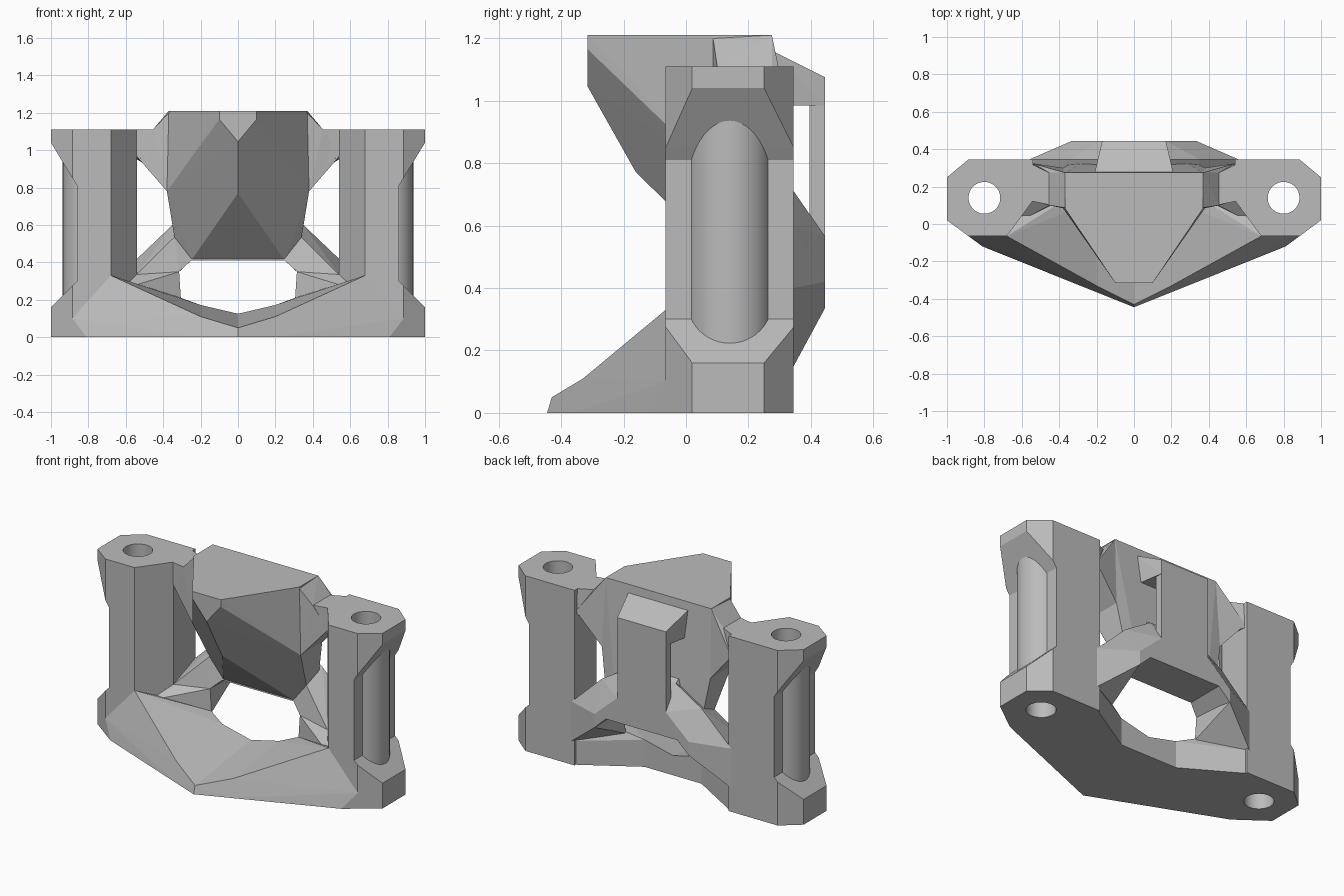
import bpy
import bmesh

cube = bpy.data.objects.get("Cube")
if cube:
    bpy.data.objects.remove(cube)

grey = bpy.data.materials.new("plain grey")
grey.use_nodes = True
grey.diffuse_color = (0.5, 0.5, 0.5, 1)
grey.node_tree.nodes["Principled BSDF"].inputs["Base Color"].default_value = (0.5, 0.5, 0.5, 1)


def finish(name, bm):
    bmesh.ops.recalc_face_normals(bm, faces=bm.faces[:])
    mesh = bpy.data.meshes.new(name)
    bm.to_mesh(mesh)
    bm.free()
    mesh.materials.append(grey)
    obj = bpy.data.objects.new(name, mesh)
    bpy.context.collection.objects.link(obj)
    return obj


def mirrored(points):
    return points + [(-x, y, z) for x, y, z in points if x]


def solid(name, points, mirror=False):
    """Faceted convex solid through the given corners."""
    bm = bmesh.new()
    for p in points:
        bm.verts.new(p)
    result = bmesh.ops.convex_hull(bm, input=bm.verts[:])
    loose = [g for g in result["geom_interior"] if isinstance(g, bmesh.types.BMVert)]
    bmesh.ops.delete(bm, geom=loose, context="VERTS")
    bmesh.ops.dissolve_limit(bm, angle_limit=0.01, verts=bm.verts[:], edges=bm.edges[:])
    obj = finish(name, bm)
    if mirror:
        obj.modifiers.new("mirror", "MIRROR").use_mirror_merge = False
    return obj


def prism(outline, low, high):
    return [(x, y, z) for x, y in outline for z in (low, high)]


def cylinder(name, radius, low, high):
    bm = bmesh.new()
    bmesh.ops.create_cone(bm, cap_ends=True, segments=48, radius1=radius,
                          radius2=radius, depth=high - low)
    bmesh.ops.translate(bm, verts=bm.verts[:], vec=(0.8, 0.14, (low + high) / 2))
    for f in bm.faces:
        f.smooth = abs(f.normal.z) < 0.5
    obj = finish(name, bm)
    obj.modifiers.new("mirror", "MIRROR").use_mirror_merge = False
    return obj


FRONT, BACK, TOP = -0.065, 0.345, 1.11
drilled = []

# Upright posts with flared ends and a round sleeve
post = [(0.54, 0.125), (0.68, FRONT), (0.86, FRONT), (0.86, BACK), (0.54, BACK)]
drilled.append(solid("post", prism(post, 0, TOP), True))
for name, end, rim, corner, root in (("upper_flare", TOP, 1.04, 0.85, 0.81),
                                     ("lower_flare", 0, 0.16, 0.275, 0.3)):
    points = prism([(1, 0.02), (1, 0.25)], end, rim)
    points += prism([(0.885, FRONT), (0.885, BACK)], end, corner)
    points += prism([(0.86, FRONT), (0.86, BACK)], end, root)
    points += prism([(0.7, FRONT), (0.7, BACK)], end, root)
    drilled.append(solid(name, points, True))
drilled.append(cylinder("sleeve", 0.137, 0.1, 1.05))

# Wedge-shaped base with a shallow valley along the middle
section = [(0.2, -0.365, 0), (0.2, -0.33, 0.11), (0.2, 0.13, 0.172), (0.2, 0.13, 0)]
solid("base_middle", section + [(0, -0.445, 0), (0, -0.43, 0.05),
                                (0, 0.13, 0.125), (0, 0.13, 0)], True)
drilled.append(solid("base_side", section + [
    (0.81, -0.12, 0), (0.885, FRONT, 0), (0.885, FRONT, 0.1), (0.68, -0.09, 0.255),
    (0.68, FRONT, 0.33), (0.86, FRONT, 0.1), (0.56, BACK, 0), (0.56, BACK, 0.15),
    (0.305, 0.17, 0.21), (0.86, BACK, 0), (0.86, BACK, 0.15)], True))

# Frame around the central opening, rising to the rear brace
solid("lower_frame", [
    (0.305, 0.17, 0.2), (0.315, 0.17, 0.35), (0.33, 0.445, 0.335), (0.33, 0.445, 0.42),
    (0.54, 0.125, 0.335), (0.64, 0.0, 0.25), (0.56, BACK, 0.15), (0.56, BACK, 0.4)], True)
solid("brace_arm", [
    (0.315, 0.17, 0.35), (0.25, 0.2, 0.41), (0.34, 0.2, 0.535), (0.54, 0.125, 0.335),
    (0.33, 0.445, 0.335), (0.25, 0.445, 0.41), (0.33, 0.445, 0.42), (0.17, 0.445, 0.565),
    (0.17, BACK, 0.71), (0.35, BACK, 0.6), (0.56, BACK, 0.4), (0.56, BACK, 0.3)], True)
solid("brace_middle", mirrored([
    (0.25, 0.2, 0.41), (0.25, 0.445, 0.41), (0.17, 0.445, 0.565),
    (0.17, BACK, 0.71), (0.17, 0.275, 0.75)]))

# Faceted central block with a pointed front
solid("central_block", mirrored([
    (0.1, -0.315, 1.21), (0.1, -0.315, 1.165), (0, -0.315, 1.045), (0, -0.16, 0.77),
    (0.37, 0.085, 1.21), (0.38, 0.085, 0.78), (0.34, 0.2, 0.535), (0.25, 0.21, 0.41),
    (0.37, 0.275, 1.21), (0.38, 0.3, 0.78), (0.34, 0.32, 0.535), (0.25, 0.34, 0.41)]))

# Shoulders joining the block to the posts
solid("shoulder", [
    (0.36, 0.085, 1.21), (0.37, 0.275, 1.21), (0.455, 0.1, TOP), (0.455, 0.275, TOP),
    (0.36, 0.085, 0.78), (0.38, 0.3, 0.78), (0.36, 0.275, 0.78), (0.38, 0.085, 0.78),
    (0.545, 0.125, 0.97), (0.545, 0.325, 0.97)], True)
solid("shoulder_ledge", [
    (0.44, 0.1, TOP), (0.455, 0.275, TOP), (0.56, 0.125, TOP), (0.6, BACK, TOP),
    (0.44, 0.1, 0.9), (0.455, 0.29, 0.9), (0.56, 0.125, 0.985), (0.6, BACK, 0.985)], True)

# Rear loop: a sloped roof and a strap with a slot behind it
solid("loop_roof", mirrored([
    (0.21, 0.26, 1.16), (0.21, 0.275, 1.16), (0.17, 0.445, 1.075),
    (0.17, 0.445, 0.985), (0.2, 0.26, 0.985)]))
solid("loop_strap", mirrored(prism([(0.17, 0.395), (0.17, 0.445)], 0.5, 1.0)))

# Vertical bores through the posts
bore = cylinder("bore_cutter", 0.085, -0.2, 1.4)
bore.hide_render = True
for obj in drilled:
    cut = obj.modifiers.new("bore", "BOOLEAN")
    cut.operation = "DIFFERENCE"
    cut.solver = "EXACT"
    cut.object = bore

# Apply the modifiers, then drop the cutter
bpy.context.view_layer.update()
graph = bpy.context.evaluated_depsgraph_get()
baked = {o: bpy.data.meshes.new_from_object(o.evaluated_get(graph))
         for o in bpy.context.collection.objects if o.type == "MESH" and o.modifiers and o != bore}
for obj, mesh in baked.items():
    obj.modifiers.clear()
    obj.data = mesh
bpy.data.objects.remove(bore)
